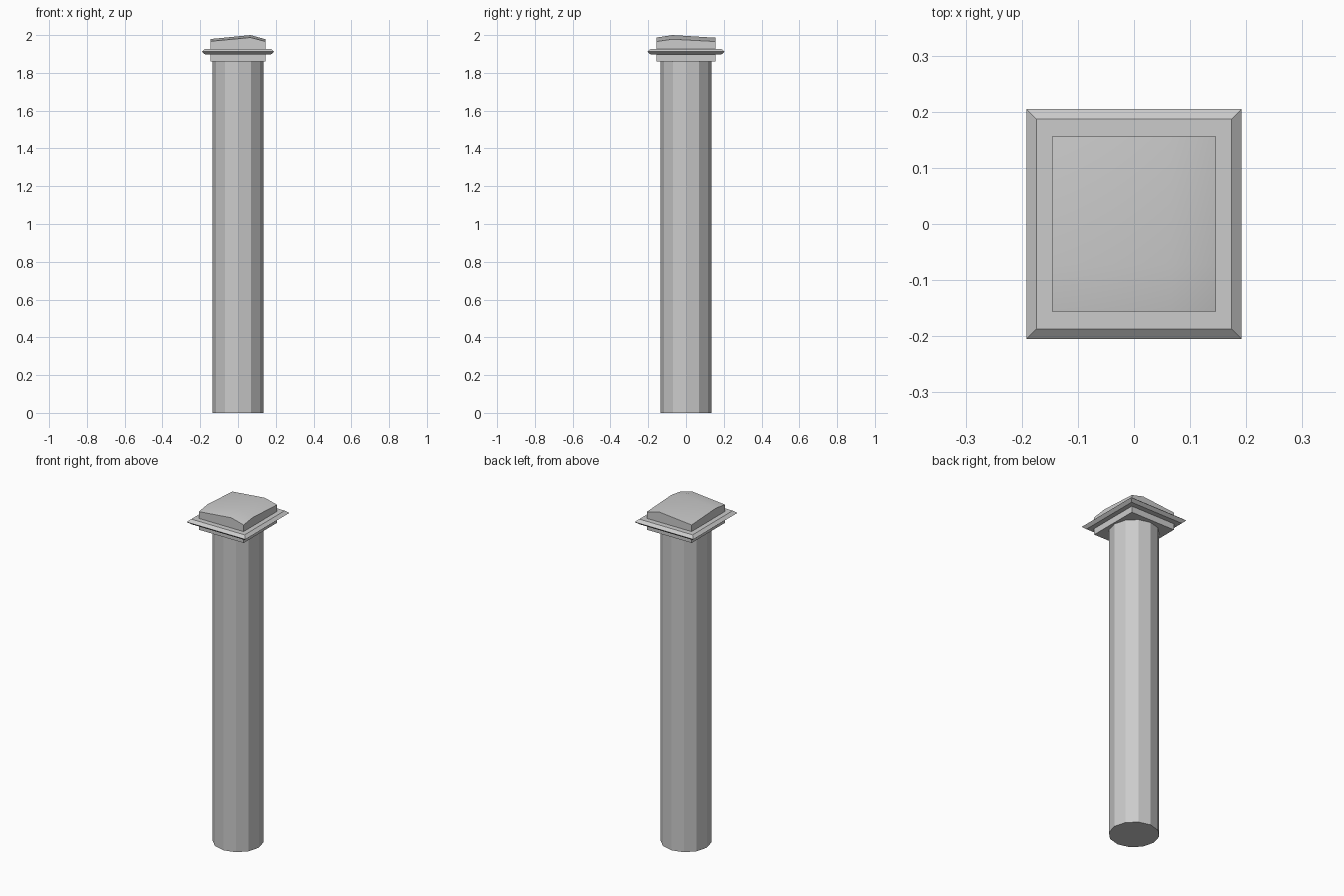
import bpy, math

if "Cube" in bpy.data.objects:
    bpy.data.objects.remove(bpy.data.objects["Cube"])


def make(name, verts, faces):
    mesh = bpy.data.meshes.new(name)
    mesh.from_pydata(verts, [], faces)
    mesh.update()
    obj = bpy.data.objects.new(name, mesh)
    bpy.context.collection.objects.link(obj)
    return obj


def stacked_rects(name, rings):
    """Closed solid through rectangular rings given as (half_x, half_y, z)."""
    verts = [(sx * hx, sy * hy, z) for hx, hy, z in rings
             for sx, sy in ((-1, -1), (1, -1), (1, 1), (-1, 1))]
    faces = [(3, 2, 1, 0)]
    for r in range(len(rings) - 1):
        for i in range(4):
            a, b = 4 * r + i, 4 * r + (i + 1) % 4
            faces.append((a, b, b + 4, a + 4))
    n = len(verts)
    faces.append((n - 4, n - 3, n - 2, n - 1))
    return make(name, verts, faces)


HX, HY = 0.146, 0.156

# Twelve-sided shaft
bpy.ops.mesh.primitive_cylinder_add(vertices=12, radius=0.136, depth=1.86,
                                    location=(0, 0, 0.93))
bpy.context.object.name = "shaft"

# Block under the moulding
stacked_rects("lower_block", [(HX, HY, 1.86), (HX, HY, 1.9)])

# Projecting moulding with a sharp bevelled rim
stacked_rects("moulding", [(0.174, 0.187, 1.897), (0.192, 0.205, 1.912),
                           (0.174, 0.187, 1.927)])

# Upper block with a weathered, off-centre domed top
xs, ys = (-HX, 0.066, HX), (-HY, -0.072, HY)
heights = ((1.967, 1.987, 1.966), (1.979, 2.0, 1.978), (1.966, 1.986, 1.966))
verts = [(xs[i], ys[j], heights[j][i]) for j in range(3) for i in range(3)]
faces = [(3 * j + i, 3 * j + i + 1, 3 * j + i + 4, 3 * j + i + 3)
         for j in range(2) for i in range(2)]
rim = (0, 1, 2, 5, 8, 7, 6, 3)
verts += [(verts[k][0], verts[k][1], 1.92) for k in rim]
for k in range(8):
    n = (k + 1) % 8
    faces.append((9 + k, 9 + n, rim[n], rim[k]))
faces.append(tuple(range(16, 8, -1)))
cap = make("domed_cap", verts, faces)
bpy.ops.object.select_all(action='DESELECT')
cap.select_set(True)
bpy.context.view_layer.objects.active = cap
bpy.ops.object.shade_smooth_by_angle(angle=math.radians(40))
